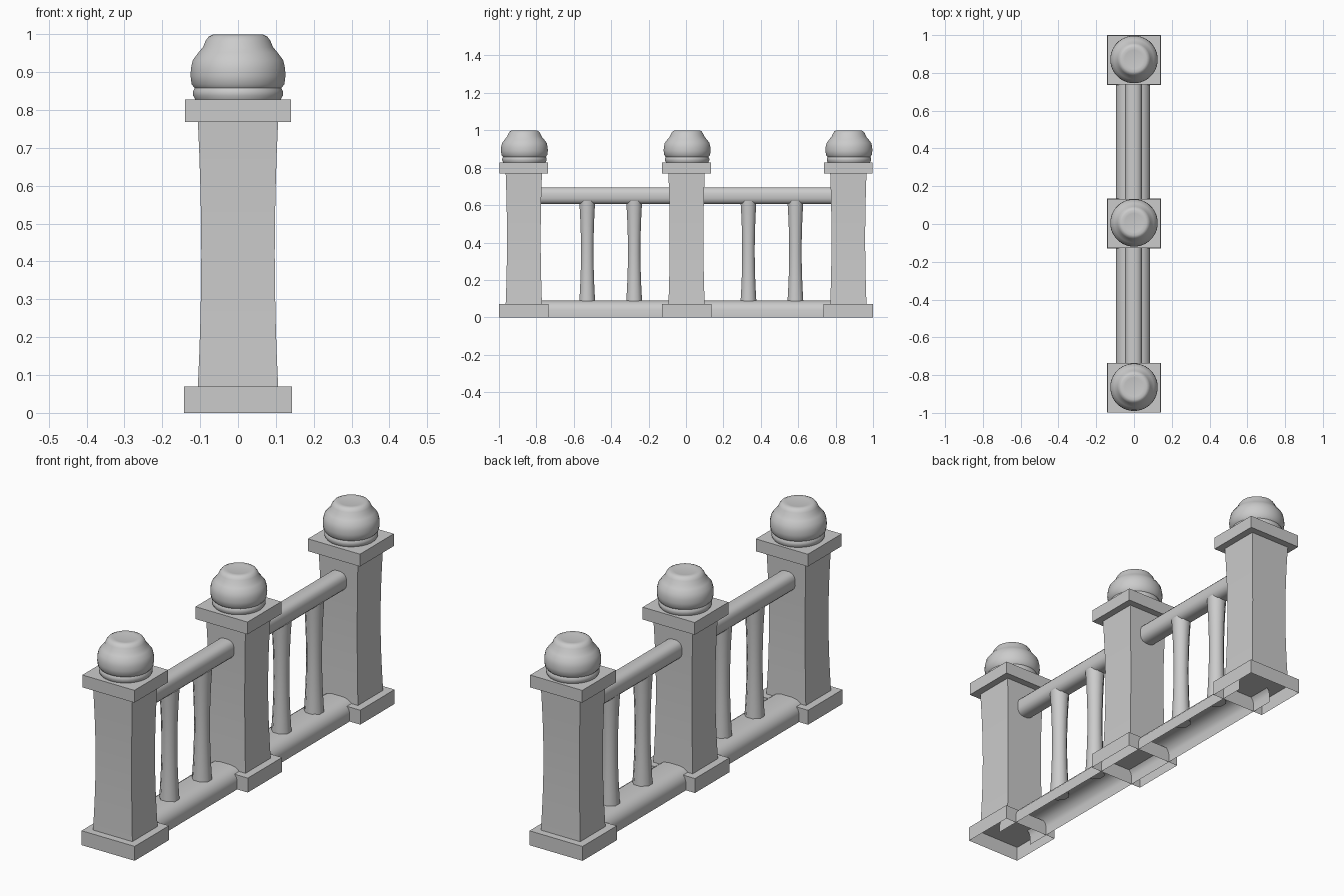
import bpy, math

if "Cube" in bpy.data.objects:
    bpy.data.objects.remove(bpy.data.objects["Cube"])

POST_Y = (-0.867, 0.003, 0.868)


def make(name, verts, faces, smooth=None):
    me = bpy.data.meshes.new(name)
    me.from_pydata(verts, [], faces)
    ob = bpy.data.objects.new(name, me)
    bpy.context.collection.objects.link(ob)
    if smooth:
        bpy.ops.object.select_all(action='DESELECT')
        ob.select_set(True)
        bpy.context.view_layer.objects.active = ob
        bpy.ops.object.shade_smooth_by_angle(angle=math.radians(smooth))
    return ob


def stack(name, rings, y, bottom=True, top=True, smooth=None):
    """Skin a list of closed rings, each a list of (x, y, z)."""
    n = len(rings[0])
    verts = [(a, b + y, c) for r in rings for a, b, c in r]
    faces = [(k * n + i, k * n + (i + 1) % n, (k + 1) * n + (i + 1) % n, (k + 1) * n + i)
             for k in range(len(rings) - 1) for i in range(n)]
    if bottom:
        faces.append(tuple(reversed(range(n))))
    if top:
        faces.append(tuple(range(len(verts) - n, len(verts))))
    return make(name, verts, faces, smooth)


def rect(hx, hy, z):
    return [(-hx, -hy, z), (hx, -hy, z), (hx, hy, z), (-hx, hy, z)]


def ngon(r, z, n):
    return [(r * math.cos(2 * math.pi * (i + .5) / n),
             r * math.sin(2 * math.pi * (i + .5) / n), z) for i in range(n)]


def waist(t):
    return 1 - math.sin(math.pi * t) ** 0.9


# posts: open-bottomed plinth, waisted shaft, cap slab, turned ball
BALL = [(.112, .826), (.119, .838), (.119, .850), (.115, .858), (.123, .868), (.126, .89),
        (.125, .91), (.120, .932), (.105, .952), (.093, .966), (.086, .983),
        (.078, .994), (.066, 1.0), (.05, .997)]
for y in POST_Y:
    stack("plinth", [rect(.143, .132, 0), rect(.143, .132, .07)], y, bottom=False)
    shaft = []
    for i in range(9):
        t = i / 8
        w = waist(t)
        shaft.append(rect(.097 + .009 * w, .090 + .007 * w, .07 + .70 * t))
    stack("post_shaft", shaft, y, False, False, 30)
    stack("post_cap", [rect(.14, .13, .768), rect(.14, .13, .828)], y)
    stack("post_ball", [ngon(r, z, 32) for r, z in BALL], y + .003, smooth=40)


# rails: cross-sections in (x, z) swept along y
def rail(name, section, y0, y1, closed):
    n = len(section)
    verts = [(x, y, z) for y in (y0, y1) for x, z in section]
    m = n if closed else n - 1
    faces = [(i, n + i, n + (i + 1) % n, (i + 1) % n) for i in range(m)]
    if closed:
        faces += [tuple(range(n)), tuple(reversed(range(n, 2 * n)))]
    make(name, verts, faces, 50)


hand = []
for i in range(16):
    a = -2 * math.pi * (i + .5) / 16
    c, s = math.cos(a), math.sin(a)
    hand.append((-.002 + .045 * math.copysign(abs(c) ** .75, c),
                 .65 + .046 * math.copysign(abs(s) ** .75, s)))
rail("hand_rail", hand, -.85, .85, True)

half = [(.09, 0), (.09, .04), (.085, .058), (.072, .074), (.055, .085), (.03, .09)]
arch = [(-x - .004, z) for x, z in half] + [(x - .004, z) for x, z in reversed(half)]
rail("bottom_rail", arch, -.85, .85, False)

# balusters: slim waisted octagons
for y in (-.528, -.277, .334, .585):
    rings = []
    for i in range(9):
        t = i / 8
        rings.append(ngon(.036 + .010 * waist(t), .082 + .54 * t, 8))
    stack("baluster", rings, y, smooth=50)
